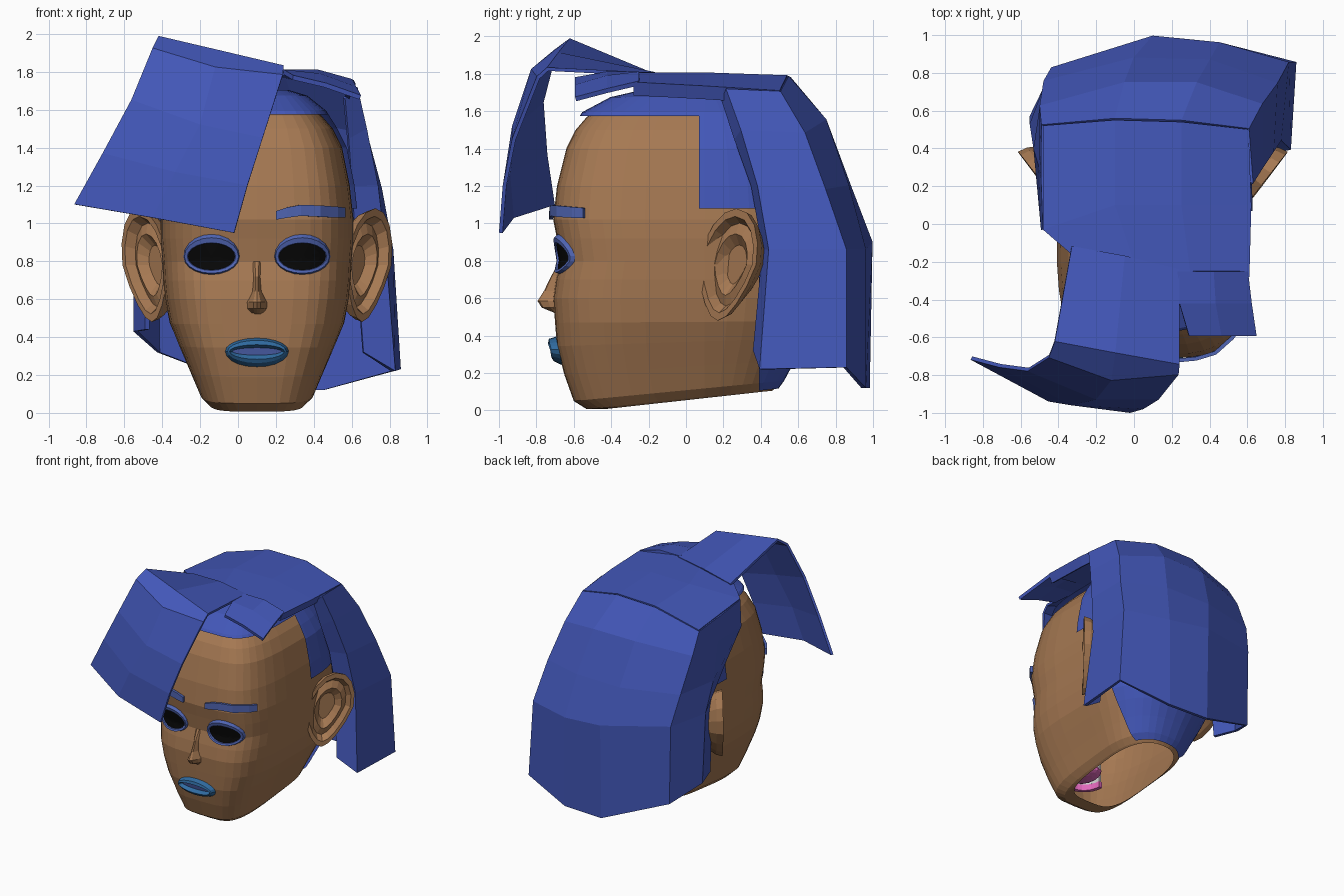
import bpy, bmesh
from math import sin, cos, pi, copysign

CX, YC = 0.1, 0.1   # symmetry plane of the face, depth of the widest head section
BOX = 4             # squareness of the face section


def material(name, rgb):
    m = bpy.data.materials.new(name)
    m.diffuse_color = (*rgb, 1)
    return m


SKIN = material("skin", (0.38, 0.19, 0.085))
HAIR = material("hair_blue", (0.055, 0.095, 0.48))
LID = material("lid_blue", (0.08, 0.13, 0.45))
LIP = material("lip_blue", (0.03, 0.15, 0.36))
BLACK = material("black", (0.002, 0.002, 0.002))
WHITE = material("white", (0.8, 0.8, 0.8))
PINK = material("pink", (0.75, 0.14, 0.5))


def grid(name, rows, mat, closed=False, cap=False, solid=0.0, keep=None, cuts=()):
    """Skin a list of equally long point rows with quads; cut and keep a region."""
    bm = bmesh.new()
    vs = [[bm.verts.new(p) for p in r] for r in rows]
    n = len(rows[0])
    for a, b in zip(vs, vs[1:]):
        for i in range(n if closed else n - 1):
            j = (i + 1) % n
            bm.faces.new((a[i], a[j], b[j], b[i]))
    if cap:
        bm.faces.new(vs[-1])
    for co, no in cuts:
        bmesh.ops.bisect_plane(bm, geom=bm.verts[:] + bm.edges[:] + bm.faces[:],
                               plane_co=co, plane_no=no)
    if keep:
        bad = [f for f in bm.faces if not keep(f.calc_center_median())]
        bmesh.ops.delete(bm, geom=bad, context='FACES')
    bmesh.ops.recalc_face_normals(bm, faces=bm.faces)
    me = bpy.data.meshes.new(name)
    bm.to_mesh(me)
    bm.free()
    me.materials.append(mat)
    ob = bpy.data.objects.new(name, me)
    bpy.context.collection.objects.link(ob)
    if solid:
        mod = ob.modifiers.new("thickness", 'SOLIDIFY')
        mod.thickness, mod.offset = solid, 0
    return ob


# Head sections: z, front y, back y, half width
SECTIONS = [(0, -.42, .465, .24), (.01, -.53, .47, .255), (.06, -.60, .50, .30),
            (.20, -.65, .56, .355), (.35, -.69, .63, .415), (.47, -.70, .67, .46),
            (.60, -.71, .70, .485), (.70, -.695, .71, .495), (.80, -.67, .72, .50),
            (.92, -.69, .73, .51), (1.02, -.71, .73, .51), (1.20, -.69, .70, .49),
            (1.40, -.64, .65, .45), (1.50, -.59, .58, .40), (1.57, -.53, .50, .34),
            (1.65, -.38, .34, .24), (1.68, -.25, .22, .14)]


def power(v, e):
    return copysign(abs(v) ** e, v)


def head_ring(z, yf, yb, w, grow=0.0, n=40):
    pts = []
    for i in range(n):
        t = 2 * pi * i / n
        e = 2 / BOX if cos(t) > 0 else 0.85
        c = power(cos(t), e)
        y = YC - c * ((YC - yf if c > 0 else yb - YC) + grow)
        lift = 0.11 * (y + 0.5) * max(0, 1 - z / 0.5)
        pts.append((CX + (w + grow) * power(sin(t), e), y, z + lift + grow * (z > 1.55)))
    return pts


def face_y(dx, z):
    """Depth of the face surface at a distance dx from its middle."""
    for a, b in zip(SECTIONS, SECTIONS[1:]):
        if a[0] <= z <= b[0]:
            k = (z - a[0]) / (b[0] - a[0])
            yf, w = a[1] + k * (b[1] - a[1]), a[3] + k * (b[3] - a[3])
            return YC - (YC - yf) * max(0, 1 - abs(dx / w) ** BOX) ** (1 / BOX)


def oval(dx, z, rx, up, down, off, n=20):
    """Ellipse lying on the face, raised by off."""
    pts = []
    for i in range(n):
        t = 2 * pi * i / n
        x, h = dx + rx * cos(t), z + sin(t) * (up if sin(t) > 0 else down)
        pts.append((CX + x, face_y(x, h) - off, h))
    return pts


# Head shell, open at the neck, and the close hair layer over the skull
grid("head", [head_ring(*s) for s in SECTIONS], SKIN, closed=True, cap=True)


def hairline(c):
    return c.z > 1.575 or (c.y > 0.07 and c.z > 1.08) or c.y > 0.39


grid("hair_cap", [head_ring(*s, grow=0.025) for s in SECTIONS[1:]], HAIR, closed=True,
     cap=True, keep=hairline, cuts=[((0, .07, 0), (0, 1, 0)), ((0, .39, 0), (0, 1, 0)),
                                    ((0, 0, 1.08), (0, 0, 1)), ((0, 0, 1.575), (0, 0, 1))])

# Nose
nose = []
for z, w, p in [(.80, .03, .005), (.72, .02, .03), (.64, .026, .055), (.585, .055, .085),
                (.55, .055, .065), (.52, .03, -.005)]:
    nose.append([(CX + k * w, face_y(k * w, z) + .01 - (p + .01) * h, z)
                 for k, h in [(-1, 0), (-.75, .4), (-.35, .9), (0, 1), (.35, .9), (.75, .4), (1, 0)]])
grid("nose", nose, SKIN)

# Eyes, lids, brows and ears on both sides
for side, s in (("left", -1), ("right", 1)):
    ex = s * 0.24
    grid(side + "_eye", [oval(ex, .825, .132 * k, .078 * k, .078 * k, .01)
                         for k in (1, .7, .4, .1)], BLACK, closed=True, cap=True)
    grid(side + "_eyelid", [oval(ex, .825, .148, .118, .095, 0),
                            oval(ex, .825, .143, .10, .088, .022),
                            oval(ex, .825, .128, .073, .073, .02),
                            oval(ex, .825, .122, .07, .07, .005)], LID, closed=True)

    brow = [(.10, 1.02, 1.065), (.16, 1.03, 1.085), (.23, 1.04, 1.098),
            (.33, 1.035, 1.095), (.42, 1.03, 1.088), (.46, 1.03, 1.083)]
    grid(side + "_eyebrow", [[(CX + s * x, min(face_y(x, 1.05), -.53) - .015, (lo, hi)[k])
                              for x, lo, hi in brow] for k in (0, 1)], LID, solid=.02)

    rings = []
    for k, d in [(.62, -.17), (.95, -.05), (1, 0), (.86, 0), (.74, -.05), (.55, -.03), (.35, -.08)]:
        ring = []
        for i in range(16):
            t = 2 * pi * i / 16
            b = sin(t)
            a = cos(t) * (1 + .35 * min(b, 0))
            ring.append((CX + s * (.59 + .12 * a * k + .035 * b * k + .8 * d),
                         .22 + .155 * a * k + .05 * b * k - .6 * d, .78 + .3 * b * k))
        rings.append(ring)
    grid(side + "_ear", rings, SKIN, closed=True, cap=True)

# Lips and mouth
grid("lips", [oval(0, .325, .168, .07, .083, 0), oval(0, .325, .155, .058, .062, .04),
              oval(0, .325, .145, .035, .042, .047), oval(0, .325, .132, .02, .022, .02),
              oval(0, .325, .125, .018, .018, .005)], LIP, closed=True)
grid("mouth", [oval(0, .325, .135 * k, .022 * k, .022 * k, .014) for k in (1, .6, .2)],
     LID, closed=True, cap=True)


# Teeth and tongue inside the head, seen through the neck
def arch(r, z):
    return [(CX + r * sin(t), -.45 - r * 1.1 * cos(t), z)
            for t in [pi * (i / 12 - .5) for i in range(13)]]


for name, z0, z1 in (("upper_teeth", .34, .40), ("lower_teeth", .25, .31)):
    grid(name, [arch(.14, z0), arch(.14, z1)], WHITE, solid=.02)
grid("lower_gum", [arch(.145, .20), arch(.145, .25)], PINK, solid=.03)
bpy.ops.mesh.primitive_uv_sphere_add(segments=12, ring_count=8, location=(CX, -.44, .25))
tongue = bpy.context.object
tongue.name = "tongue"
tongue.scale = (.09, .14, .035)
tongue.data.materials.append(PINK)

# Swept fringe over the left brow
grid("fringe", [
    [(-.33, -.12, 1.77), (-.05, -.17, 1.80), (.24, -.24, 1.80)],
    [(-.42, -.62, 1.98), (-.10, -.68, 1.905), (.24, -.74, 1.825)],
    [(-.45, -.70, 1.92), (-.12, -.82, 1.82), (.235, -.79, 1.78)],
    [(-.56, -.77, 1.65), (-.20, -.92, 1.52), (.13, -.92, 1.45)],
    [(-.71, -.75, 1.37), (-.33, -.95, 1.27), (.05, -.97, 1.2)],
    [(-.86, -.71, 1.10), (-.45, -.93, 1.03), (-.02, -.99, .95)]], HAIR, solid=.02)

# Short lock on the right of the parting
grid("short_lock", [
    [(.23, -.25, 1.80), (.42, -.25, 1.80), (.60, -.25, 1.75)],
    [(.24, -.42, 1.80), (.43, -.42, 1.78), (.62, -.42, 1.71)],
    [(.29, -.59, 1.77), (.46, -.59, 1.73), (.645, -.59, 1.665)]], HAIR, solid=.025)

# Arched top of the hair, turned down along the right side
grid("hair_top", [
    [(-.33, -.16, 1.76), (0, -.2, 1.79), (.3, -.28, 1.795), (.60, -.28, 1.75), (.57, -.28, 1.69)],
    [(-.48, -.03, 1.72), (-.1, .1, 1.79), (.25, .1, 1.795), (.61, .1, 1.73), (.58, .1, 1.67)],
    [(-.48, .52, 1.665), (-.1, .55, 1.775), (.25, .54, 1.78), (.60, .50, 1.70), (.57, .4, 1.65)]],
    HAIR, solid=.025)

# Long hair: left front edge, round the back, to the turned-in right front edge
grid("long_hair", [
    [(-.47, -.03, 1.72), (-.48, .25, 1.695), (-.48, .52, 1.665), (-.1, .55, 1.775),
     (.25, .54, 1.78), (.60, .50, 1.70), (.62, .22, 1.72), (.56, .20, 1.66)],
    [(-.48, -.03, 1.50), (-.49, .30, 1.50), (-.49, .62, 1.50), (-.05, .74, 1.55),
     (.33, .74, 1.55), (.67, .63, 1.48), (.67, .30, 1.50), (.58, .27, 1.45)],
    [(-.46, .14, 1.27), (-.52, .40, 1.22), (-.47, .75, 1.22), (0, .87, 1.20),
     (.40, .86, 1.20), (.75, .74, 1.18), (.73, .39, 1.20), (.60, .36, 1.20)],
    [(-.46, .34, 1.05), (-.54, .53, 1.00), (-.43, .82, .97), (.10, .985, .90),
     (.45, .95, .86), (.81, .85, .86), (.77, .45, .86), (.62, .42, .86)],
    [(-.48, .38, .44), (-.54, .57, .43), (-.42, .82, .32), (.10, .97, .12),
     (.45, .95, .12), (.85, .85, .23), (.82, .40, .22), (.66, .37, .32)]], HAIR, solid=.025)
